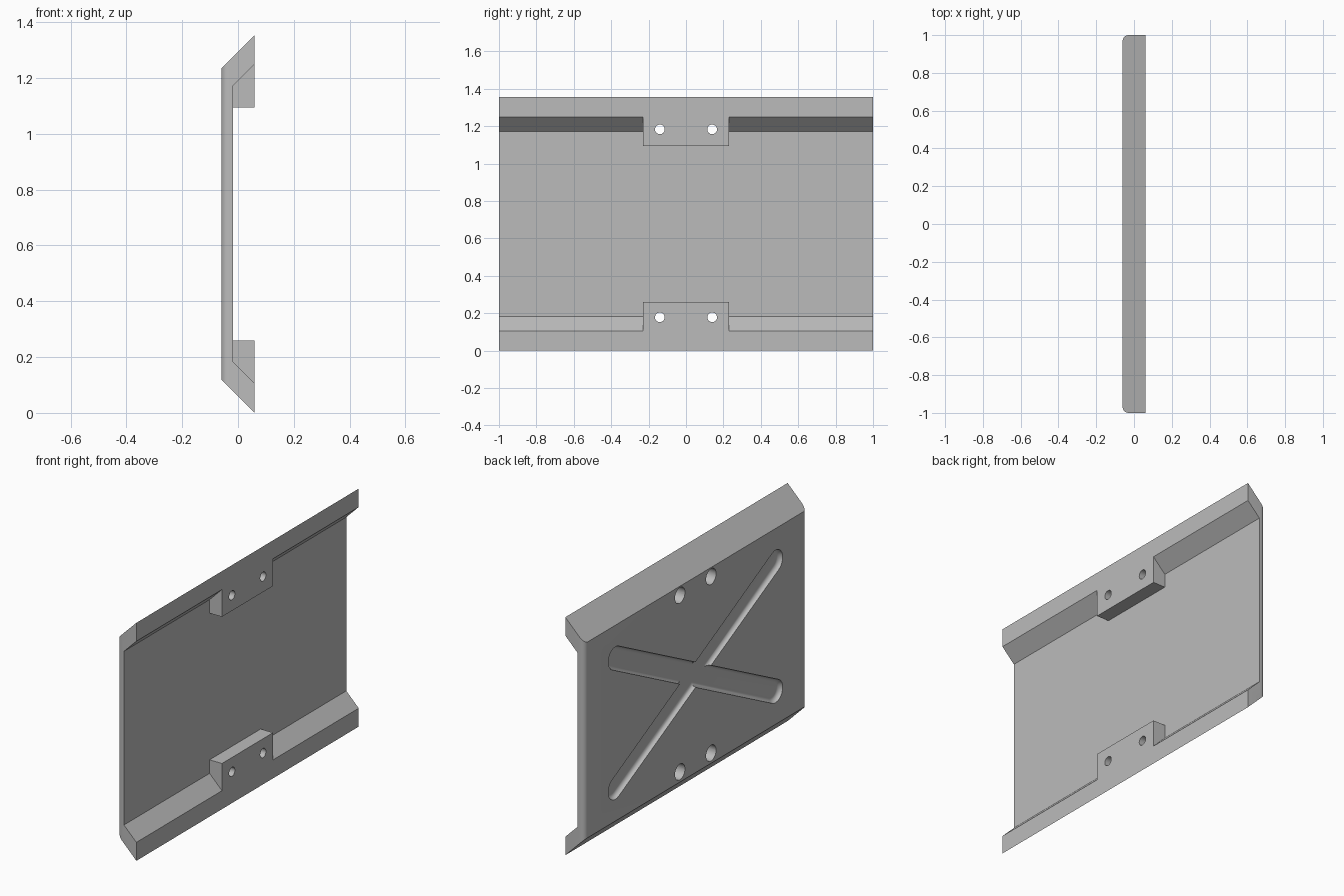
import bpy, bmesh, math
from mathutils import Matrix, Vector

if "Cube" in bpy.data.objects:
    bpy.data.objects.remove(bpy.data.objects["Cube"])

HEIGHT, MID = 1.355, 0.6775
FACE = -0.06                      # outer face of the plate

grey = bpy.data.materials.new("plain grey")
grey.use_nodes = True
grey.diffuse_color = (0.5, 0.5, 0.5, 1)
grey.node_tree.nodes["Principled BSDF"].inputs["Base Color"].default_value = (0.5, 0.5, 0.5, 1)


def finish(name, bm):
    bmesh.ops.remove_doubles(bm, verts=bm.verts, dist=1e-5)
    bmesh.ops.recalc_face_normals(bm, faces=bm.faces)
    mesh = bpy.data.meshes.new(name)
    bm.to_mesh(mesh)
    bm.free()
    mesh.materials.append(grey)
    obj = bpy.data.objects.new(name, mesh)
    bpy.context.collection.objects.link(obj)
    return obj


def loft(rings):
    """Closed solid through rings of equal length."""
    bm = bmesh.new()
    loops = [[bm.verts.new(p) for p in ring] for ring in rings]
    n = len(loops[0])
    for a, b in zip(loops, loops[1:]):
        for i in range(n):
            j = (i + 1) % n
            bm.faces.new((a[i], a[j], b[j], b[i]))
    bm.faces.new(loops[0])
    bm.faces.new(loops[-1][::-1])
    return bm


def prism(profile, half):
    return loft([[(x, y, z) for x, z in profile] for y in (-half, half)])


def slot_cutter(name, y, z, half_len, angle, layers):
    """Round-ended cutter sunk along x; layers are (x, radius)."""
    rings = []
    turn = Matrix.Rotation(angle, 3, 'X')
    for x, r in layers:
        ring = []
        for side in (1, -1):
            for i in range(13):
                a = math.radians(-90 + 15 * i)
                p = Vector((0, side * (half_len + r * math.cos(a)), side * r * math.sin(a)))
                ring.append(turn @ p + Vector((x, y, z)))
        rings.append(ring)
    return finish(name, loft(rings))


def combine(target, tool, operation):
    mod = target.modifiers.new(tool.name, 'BOOLEAN')
    mod.operation, mod.solver, mod.object = operation, 'EXACT', tool
    bpy.context.view_layer.objects.active = target
    bpy.ops.object.modifier_apply(modifier=mod.name)
    bpy.data.objects.remove(tool)


# Plate with flared lips, its outer upright corners rounded
upper = [(0.06, 1.25), (0.06, HEIGHT), (FACE, 1.235)]
lower = [(x, HEIGHT - z) for x, z in reversed(upper)]
inner = [(-0.018, HEIGHT - 1.172), (-0.018, 1.172)]
bm = prism(upper + lower + inner, 1)
corners = [e for e in bm.edges if all(v.co.x < FACE + 0.001 for v in e.verts)
           and abs(e.verts[0].co.y - e.verts[1].co.y) < 0.001]
bmesh.ops.bevel(bm, geom=corners, offset=0.03, segments=6, profile=0.5, affect='EDGES')
plate = finish("backing_plate", bm)

# Mounting pads in the middle of both lips
pad = [(-0.04, 1.095), (0.06, 1.095), (0.06, 1.3), (-0.04, 1.2)]
for label, flip in (("upper_pad", False), ("lower_pad", True)):
    shape = [(x, HEIGHT - z if flip else z) for x, z in pad]
    combine(plate, finish(label, prism(shape, 0.23)), 'UNION')

# Crossed grooves with rounded floors
WIDTH, DEPTH = 0.064, 0.025
groove = [(FACE - 0.04, WIDTH)]
for i in range(7):
    a = math.radians(15 * i)
    groove.append((FACE + DEPTH * math.sin(a), WIDTH - DEPTH + DEPTH * math.cos(a)))
for s in (1, -1):
    combine(plate, slot_cutter("groove", 0, MID, 0.81, s * math.radians(27.2), groove), 'DIFFERENCE')

# Counterbored screw holes
bore = [(-0.1, 0.045), (0.02, 0.045), (0.02, 0.026), (0.1, 0.026)]
for y in (-0.14, 0.14):
    for z in (0.178, HEIGHT - 0.172):
        combine(plate, slot_cutter("screw_hole", y, z, 0, 0, bore), 'DIFFERENCE')

# Smooth the rounded parts, keep the sharp edges
bpy.ops.object.select_all(action='DESELECT')
plate.select_set(True)
bpy.context.view_layer.objects.active = plate
bpy.ops.object.shade_smooth_by_angle(angle=math.radians(30))
